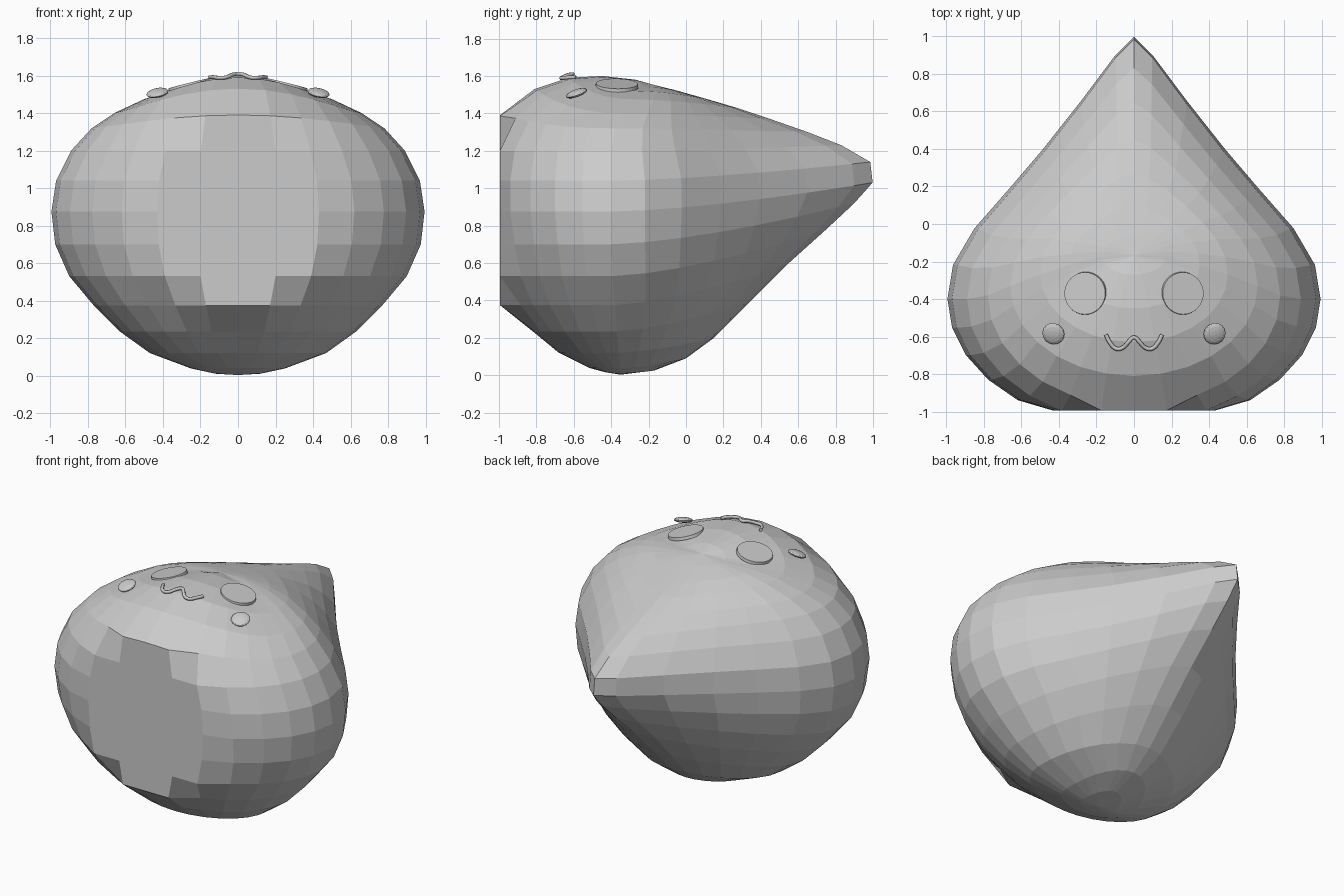
import bpy, bmesh, math
from mathutils import Vector, Matrix

if "Cube" in bpy.data.objects:
    bpy.data.objects.remove(bpy.data.objects["Cube"])

grey = bpy.data.materials.new("grey")
grey.diffuse_color = (0.6, 0.6, 0.6, 1)
grey.use_nodes = True
grey.node_tree.nodes["Principled BSDF"].inputs["Base Color"].default_value = grey.diffuse_color


def add_object(name, bm):
    bmesh.ops.recalc_face_normals(bm, faces=bm.faces)
    mesh = bpy.data.meshes.new(name)
    bm.to_mesh(mesh)
    bm.free()
    mesh.materials.append(grey)
    ob = bpy.data.objects.new(name, mesh)
    bpy.context.collection.objects.link(ob)
    return ob


# Body rings: half width, centre y, side z, front y, front z, back y, back z,
# pointedness, number of front points pushed out to the flat front
RINGS = [
    (.12, -.35, .010, -.44, .018, -.17, .025, 0, 0),
    (.25, -.35, .038, -.52, .04, 0, .09, 0, 0),
    (.47, -.36, .12, -.68, .12, .15, .20, .1, 0),
    (.63, -.37, .235, -.82, .235, .35, .40, .3, 0),
    (.77, -.38, .375, -.94, .375, .55, .60, .5, 2),
    (.90, -.39, .53, -1.02, .53, .75, .78, .75, 3),
    (.975, -.40, .70, -1.06, .70, .90, .92, .9, 3),
    (.995, -.40, .875, -1.09, .875, .998, 1.03, 1, 0),
    (.97, -.40, 1.04, -1.09, 1.04, .985, 1.14, 1, 0),
    (.89, -.40, 1.20, -1.06, 1.20, .83, 1.23, .95, 0),
    (.78, -.38, 1.32, -.97, 1.39, .65, 1.30, .85, 2),
    (.66, -.33, 1.40, -.81, 1.53, .45, 1.37, .7, 0),
    (.50, -.27, 1.475, -.63, 1.59, .27, 1.43, .5, 0),
    (.35, -.22, 1.518, -.45, 1.60, .10, 1.48, .3, 0),
    (.17, -.17, 1.538, -.27, 1.58, -.06, 1.525, .1, 0),
]
# Teardrop quarter: distance towards the tip, width
DROP = [(0, 1), (.13, .97), (.27, .855), (.42, .67), (.57, .49), (.75, .29), (.93, .10), (1, 0)]
N = 7            # steps per quarter
FRONT = -.995    # flat front


def ring_points(w, yc, zs, yf, zf, yb, zb, point, pushed):
    half = []
    for i in range(N + 1):      # front quarter, centre to side
        a = math.pi / 2 * (1 - i / N)
        s = math.sin(a)
        y = FRONT if i < pushed else max(FRONT, yc + (yf - yc) * s)
        half.append((w * math.cos(a), y, zs + (zf - zs) * s ** 2.5))
    for i in range(1, N + 1):   # back quarter, side to tip
        a = math.pi / 2 * i / N
        t = math.sin(a) + (DROP[i][0] - math.sin(a)) * point
        x = math.cos(a) + (DROP[i][1] - math.cos(a)) * point
        half.append((w * x, yc + (yb - yc) * t, zs + (zb - zs) * t ** 1.5))
    return half + [(-x, y, z) for x, y, z in half[-2:0:-1]]


bm = bmesh.new()
rings = [[bm.verts.new(p) for p in ring_points(*r)] for r in RINGS]
count = 4 * N
for lo, hi in zip(rings, rings[1:]):
    for i in range(count):
        j = (i + 1) % count
        bm.faces.new((lo[i], lo[j], hi[j], hi[i]))
for ring, pole in ((rings[0], (0, -.35, .003)), (rings[-1], (0, -.17, 1.552))):
    p = bm.verts.new(pole)
    for i in range(count):
        bm.faces.new((ring[i], ring[(i + 1) % count], p))
body = add_object("body", bm)


def tilt(loc, normal):
    q = Vector((0, 0, 1)).rotation_difference(Vector(normal))
    return Matrix.Translation(loc) @ q.to_matrix().to_4x4()


# Eyes and cheeks, mirrored
for side, sx in (("left", -1), ("right", 1)):
    bm = bmesh.new()
    bmesh.ops.create_cone(bm, cap_ends=True, segments=32, radius1=.115, radius2=.112, depth=.02,
                          matrix=tilt((.26 * sx, -.37, 1.549), (.25 * sx, .02, 1)))
    add_object(side + "_eye", bm)
    bm = bmesh.new()
    bmesh.ops.create_uvsphere(bm, u_segments=16, v_segments=8, radius=.06,
                              matrix=tilt((.43 * sx, -.585, 1.508), (.2 * sx, -.35, 1))
                              @ Matrix.Diagonal((1, 1, .3, 1)))
    add_object(side + "_cheek", bm)

# Wavy mouth
half = [(0, -.605, 1.61), (.03, -.63, 1.605), (.06, -.66, 1.592), (.095, -.665, 1.588),
        (.13, -.63, 1.592), (.15, -.59, 1.592)]
path = [(-x, y, z) for x, y, z in half[:0:-1]] + half
curve = bpy.data.curves.new("mouth", "CURVE")
curve.dimensions = "3D"
curve.bevel_depth = .011
curve.bevel_resolution = 1
curve.use_fill_caps = True
curve.resolution_u = 4
spline = curve.splines.new("BEZIER")
spline.bezier_points.add(len(path) - 1)
for bp, p in zip(spline.bezier_points, path):
    bp.co = p
    bp.handle_left_type = bp.handle_right_type = "AUTO"
curve.materials.append(grey)
bpy.context.collection.objects.link(bpy.data.objects.new("mouth", curve))
